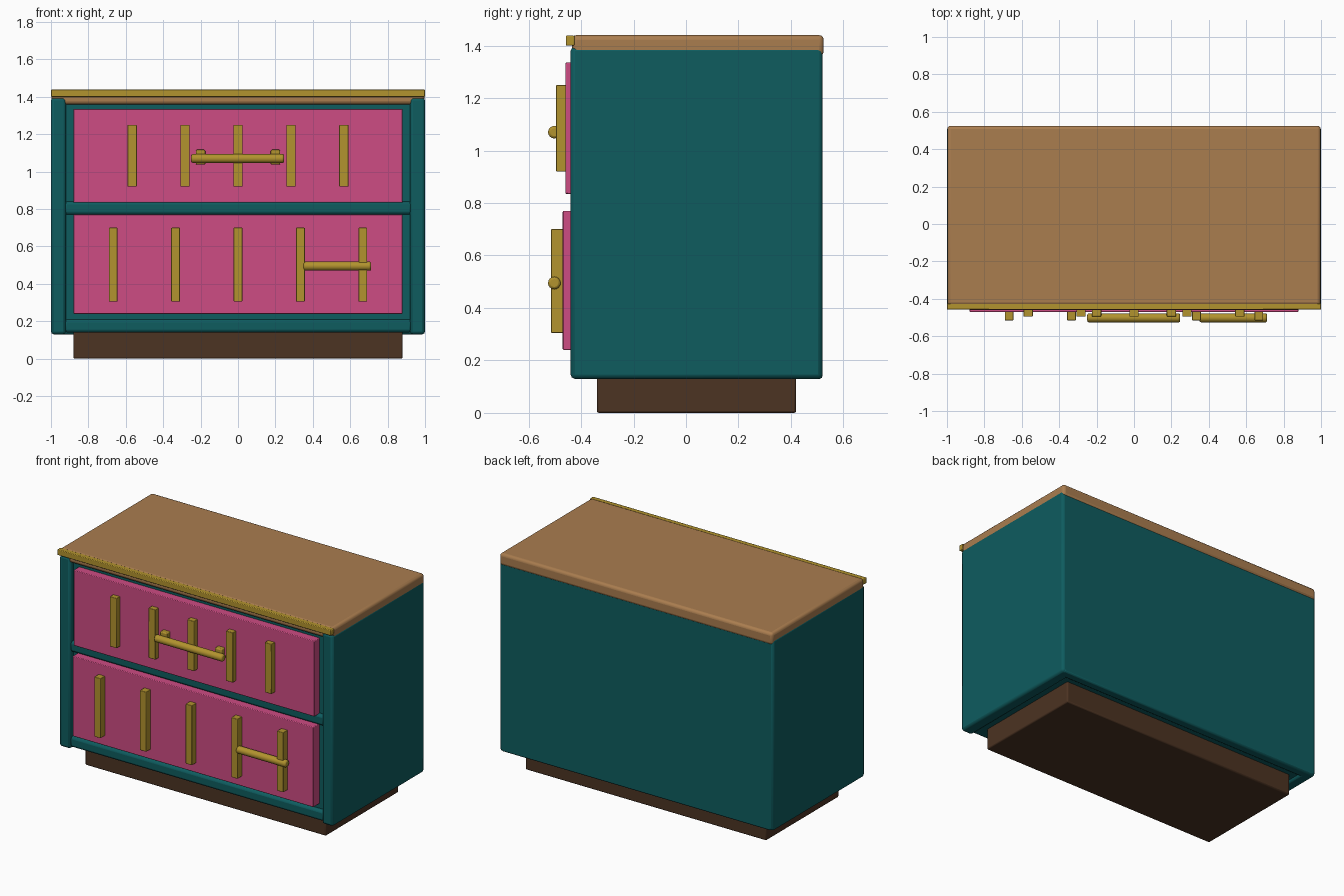
import bpy
import math

cube = bpy.data.objects.get("Cube")
if cube:
    bpy.data.objects.remove(cube, do_unlink=True)


def linear(c):
    c /= 255
    return c / 12.92 if c <= 0.04045 else ((c + 0.055) / 1.055) ** 2.4


def material(name, r, g, b):
    m = bpy.data.materials.new(name)
    m.use_nodes = True
    col = (linear(r), linear(g), linear(b), 1)
    m.diffuse_color = col
    m.node_tree.nodes["Principled BSDF"].inputs["Base Color"].default_value = col
    return m


teal = material("teal paint", 14, 92, 95)
pink = material("pink paint", 205, 76, 131)
wood = material("light wood", 170, 125, 79)
brass = material("brass", 178, 147, 46)
dark = material("dark wood", 76, 51, 34)


def finish(obj, name, mat, bevel, segments):
    obj.name = name
    obj.data.materials.append(mat)
    if bevel:
        mod = obj.modifiers.new("soft edges", "BEVEL")
        mod.width = bevel
        mod.segments = segments
        mod.limit_method = "ANGLE"
    bpy.ops.object.shade_smooth_by_angle(angle=math.radians(35))
    return obj


def box(name, x, y, z, mat, bevel=0.0, segments=2):
    """Box from (min, max) pairs on each axis."""
    spans = (x, y, z)
    bpy.ops.mesh.primitive_cube_add(size=1, location=[(a + b) / 2 for a, b in spans])
    obj = bpy.context.object
    obj.scale = [b - a for a, b in spans]
    bpy.ops.object.transform_apply(location=False, rotation=False, scale=True)
    return finish(obj, name, mat, bevel, segments)


def bar(name, x, y, z, radius):
    """Horizontal round handle bar along x."""
    bpy.ops.mesh.primitive_cylinder_add(
        vertices=16, radius=radius, depth=x[1] - x[0],
        location=((x[0] + x[1]) / 2, y, z), rotation=(0, math.pi / 2, 0))
    return finish(bpy.context.object, name, brass, 0.009, 2)


# Base and cabinet shell
box("plinth", (-0.88, 0.88), (-0.34, 0.42), (0, 0.16), dark, 0.008)
for side, s in (("left", 1), ("right", -1)):
    box(side + "_side_panel", sorted((s * 0.92, s)), (-0.44, 0.52), (0.13, 1.395), teal, 0.016)
box("back_panel", (-0.985, 0.985), (0.46, 0.52), (0.13, 1.39), teal, 0.01)
box("bottom_board", (-0.93, 0.93), (-0.43, 0.5), (0.14, 0.21), teal, 0.016)
box("inner_carcass", (-0.925, 0.925), (-0.405, 0.48), (0.17, 1.37), teal)
box("middle_rail", (-0.93, 0.93), (-0.43, -0.35), (0.77, 0.84), teal, 0.016)

# Top and its front trim
box("top_board", (-0.998, 0.998), (-0.435, 0.525), (1.36, 1.44), wood, 0.018, 3)
box("top_trim", (-1, 1), (-0.458, -0.425), (1.4, 1.438), brass, 0.004)

# Drawers, each with five vertical slats
drawers = (
    ("upper", (0.835, 1.335), -0.46, (0.92, 1.25), -0.495, 0.283, 0.025),
    ("lower", (0.24, 0.77), -0.47, (0.305, 0.7), -0.515, 0.334, 0.023),
)
for name, z, front, slat_z, slat_front, step, half in drawers:
    box(name + "_drawer", (-0.88, 0.88), (front, -0.4), z, pink, 0.004)
    for i in range(-2, 3):
        x = i * step
        box(f"{name}_slat_{i + 3}", (x - half, x + half), (slat_front, front + 0.01),
            slat_z, brass, 0.003)

# Handles
bar("upper_handle", (-0.25, 0.247), -0.502, 1.07, 0.024)
for side, x in (("left", 0.2), ("right", -0.2)):
    box(side + "_handle_post", (x - 0.025, x + 0.025), (-0.495, -0.45), (1.037, 1.117), brass, 0.006)
bar("lower_handle", (0.35, 0.712), -0.502, 0.495, 0.024)
